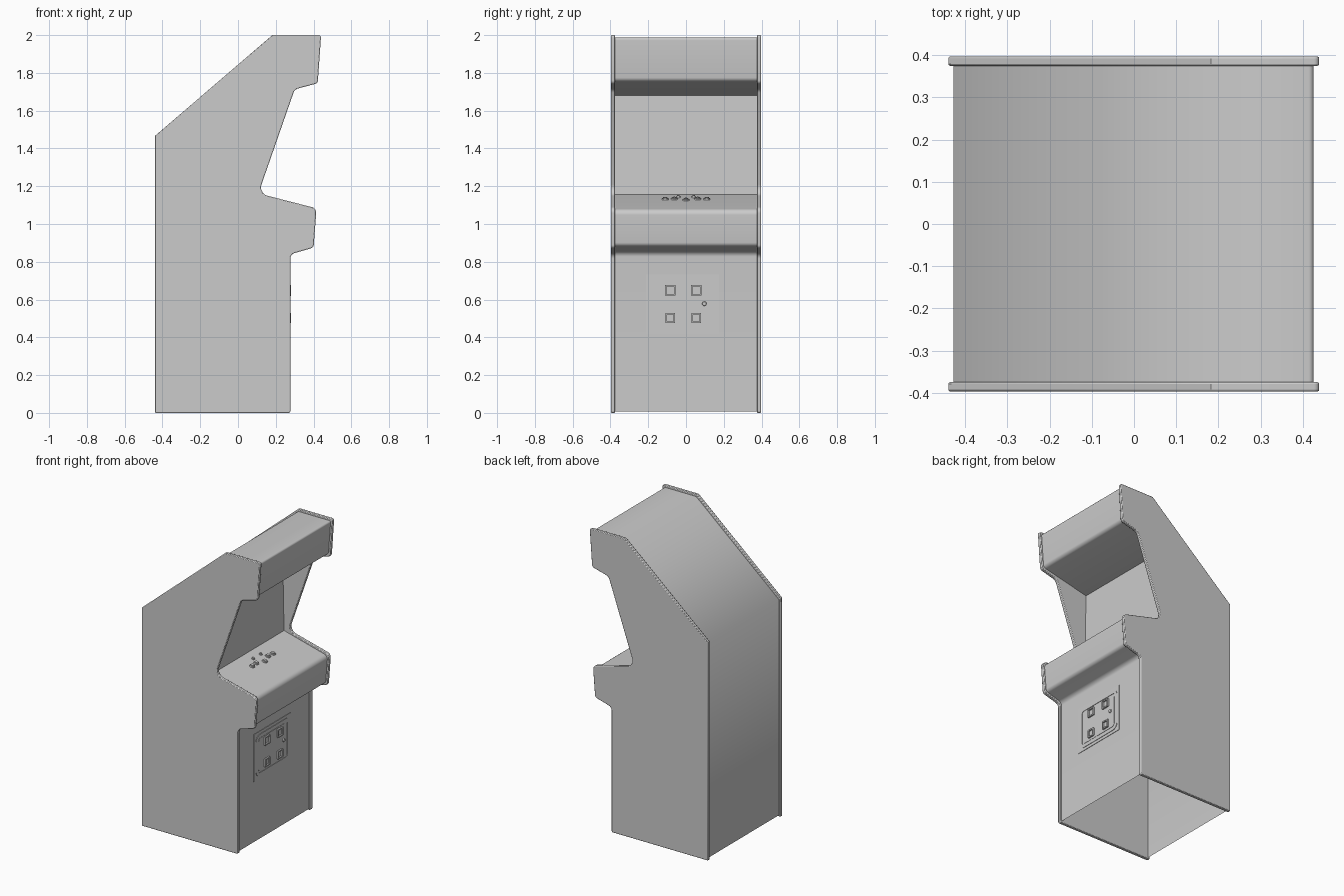
import bpy, bmesh, math
from mathutils import Vector, Matrix

if "Cube" in bpy.data.objects:
    bpy.data.objects.remove(bpy.data.objects["Cube"])


def fillet(points, closed=True, steps=5):
    """Round the corners of a 2D outline given as (a, b, radius)."""
    out, n = [], len(points)
    for i, (a, b, r) in enumerate(points):
        p = Vector((a, b))
        if r == 0 or (not closed and i in (0, n - 1)):
            out.append(p)
            continue
        d1 = (Vector(points[i - 1][:2]) - p).normalized()
        d2 = (Vector(points[(i + 1) % n][:2]) - p).normalized()
        half = d1.angle(d2) / 2
        c = p + (d1 + d2).normalized() * (r / math.sin(half))
        s = p + d1 * (r / math.tan(half)) - c
        e = p + d2 * (r / math.tan(half)) - c
        for k in range(steps + 1):
            t = k / steps
            out.append(c + s.lerp(e, t).normalized() * r)
    return out


def finish(name, bm, angle=30, bevel=0):
    bmesh.ops.recalc_face_normals(bm, faces=bm.faces)
    me = bpy.data.meshes.new(name)
    bm.to_mesh(me)
    bm.free()
    ob = bpy.data.objects.new(name, me)
    bpy.context.collection.objects.link(ob)
    bpy.ops.object.select_all(action='DESELECT')
    ob.select_set(True)
    bpy.context.view_layer.objects.active = ob
    if bevel:
        m = ob.modifiers.new("edge", 'BEVEL')
        m.width, m.segments = bevel, 2
        m.limit_method, m.angle_limit = 'ANGLE', math.radians(60)
    bpy.ops.object.shade_smooth_by_angle(angle=math.radians(angle))
    return ob


def prism(name, outline, to3d, depth, bevel=0):
    """Extrude a flat outline along the vector depth."""
    bm = bmesh.new()
    face = bm.faces.new([bm.verts.new(to3d(p)) for p in outline])
    res = bmesh.ops.extrude_face_region(bm, geom=[face], use_keep_orig=True)
    verts = [g for g in res['geom'] if isinstance(g, bmesh.types.BMVert)]
    bmesh.ops.translate(bm, verts=verts, vec=depth)
    return finish(name, bm, bevel=bevel)


def rect(y0, y1, z0, z1, r):
    return fillet([(y0, z0, r), (y1, z0, r), (y1, z1, r), (y0, z1, r)])


def plate(name, y0, y1, z0, z1, r, x0, x1):
    return prism(name, rect(y0, y1, z0, z1, r),
                 lambda p: (x0, p.x, p.y), (x1 - x0, 0, 0))


def ring(name, y0, y1, z0, z1, r, w, x0, x1):
    """Raised rectangular frame of border width w."""
    bm = bmesh.new()
    outer = rect(y0, y1, z0, z1, r)
    inner = rect(y0 + w, y1 - w, z0 + w, z1 - w, max(r - w, 0.001))
    loops = [[bm.verts.new((x, p.x, p.y)) for p in o]
             for o, x in ((outer, x0), (outer, x1), (inner, x1), (inner, x0))]
    n = len(outer)
    for a, b in zip(loops, loops[1:]):
        for i in range(n):
            j = (i + 1) % n
            bm.faces.new((a[i], a[j], b[j], b[i]))
    return finish(name, bm)


# Side panels with softened rims
side = fillet([
    (-0.44, 0, 0), (0.277, 0, 0.01), (0.277, 0.84, 0.03), (0.40, 0.875, 0.02),
    (0.416, 1.083, 0.03), (0.108, 1.162, 0.045), (0.30, 1.713, 0.035),
    (0.422, 1.745, 0.02), (0.44, 2.0, 0.012), (0.182, 2.0, 0), (-0.44, 1.466, 0)])
for name, y in (("left_side_panel", -0.397), ("right_side_panel", 0.375)):
    prism(name, side, lambda p: (p.x, y, p.y), (0, 0.022, 0), bevel=0.004)

# Cabinet skin between the panels, open underneath
skin = fillet([
    (0.266, 0.008, 0), (0.266, 0.85, 0.03), (0.389, 0.885, 0.025),
    (0.404, 1.073, 0.03), (0.08, 1.157, 0), (0.07, 1.68, 0),
    (0.41, 1.757, 0.025), (0.427, 1.987, 0.012), (0.187, 1.987, 0),
    (-0.428, 1.459, 0), (-0.428, 0.008, 0)], closed=False)
bm = bmesh.new()
rows = [[bm.verts.new((p.x, y, p.y)) for y in (-0.376, 0.376)] for p in skin]
for a, b in zip(rows, rows[1:]):
    bm.faces.new((a[0], a[1], b[1], b[0]))
finish("cabinet_skin", bm, angle=52)

# Buttons on the sloped control panel
slope = (1.157 - 1.073) / (0.404 - 0.08)
tilt = Matrix.Rotation(math.atan(slope), 4, 'Y')


def button(name, x, y, r):
    z = 1.157 - slope * (x - 0.08)
    bm = bmesh.new()
    for rad, h in ((r, 0.006), (r * 0.68, 0.011)):
        mat = Matrix.Translation((x, y, z)) @ tilt @ Matrix.Translation((0, 0, h / 2))
        bmesh.ops.create_cone(bm, cap_ends=True, segments=20, radius1=rad,
                              radius2=rad * 0.9, depth=h, matrix=mat)
    finish(name, bm)


button("middle_button", 0.20, 0, 0.018)
for s, tag in ((-1, "left"), (1, "right")):
    button(tag + "_start_button", 0.14, s * 0.04, 0.011)
    button(tag + "_inner_button", 0.18, s * 0.062, 0.018)
    button(tag + "_outer_button", 0.183, s * 0.11, 0.018)

# Coin door: backing plate, rounded frame and door
plate("coin_plate", -0.213, 0.176, 0.414, 0.732, 0.001, 0.262, 0.269)
ring("coin_frame", -0.195, 0.16, 0.433, 0.713, 0.04, 0.022, 0.266, 0.272)
plate("coin_door", -0.167, 0.132, 0.46, 0.686, 0.02, 0.266, 0.271)

# Coin slots above, return cups below
for y, tag in ((-0.083, "left"), (0.054, "right")):
    ring(tag + "_coin_slot", y - 0.028, y + 0.028, 0.62, 0.677, 0.003, 0.008, 0.268, 0.281)
    ring(tag + "_coin_return", y - 0.026, y + 0.026, 0.475, 0.53, 0.003, 0.008, 0.268, 0.281)

# Door lock
bm = bmesh.new()
bmesh.ops.create_cone(bm, cap_ends=True, segments=16, radius1=0.012, radius2=0.01, depth=0.01,
                      matrix=Matrix.Translation((0.274, 0.097, 0.578)) @ Matrix.Rotation(math.pi / 2, 4, 'Y'))
finish("door_lock", bm)
